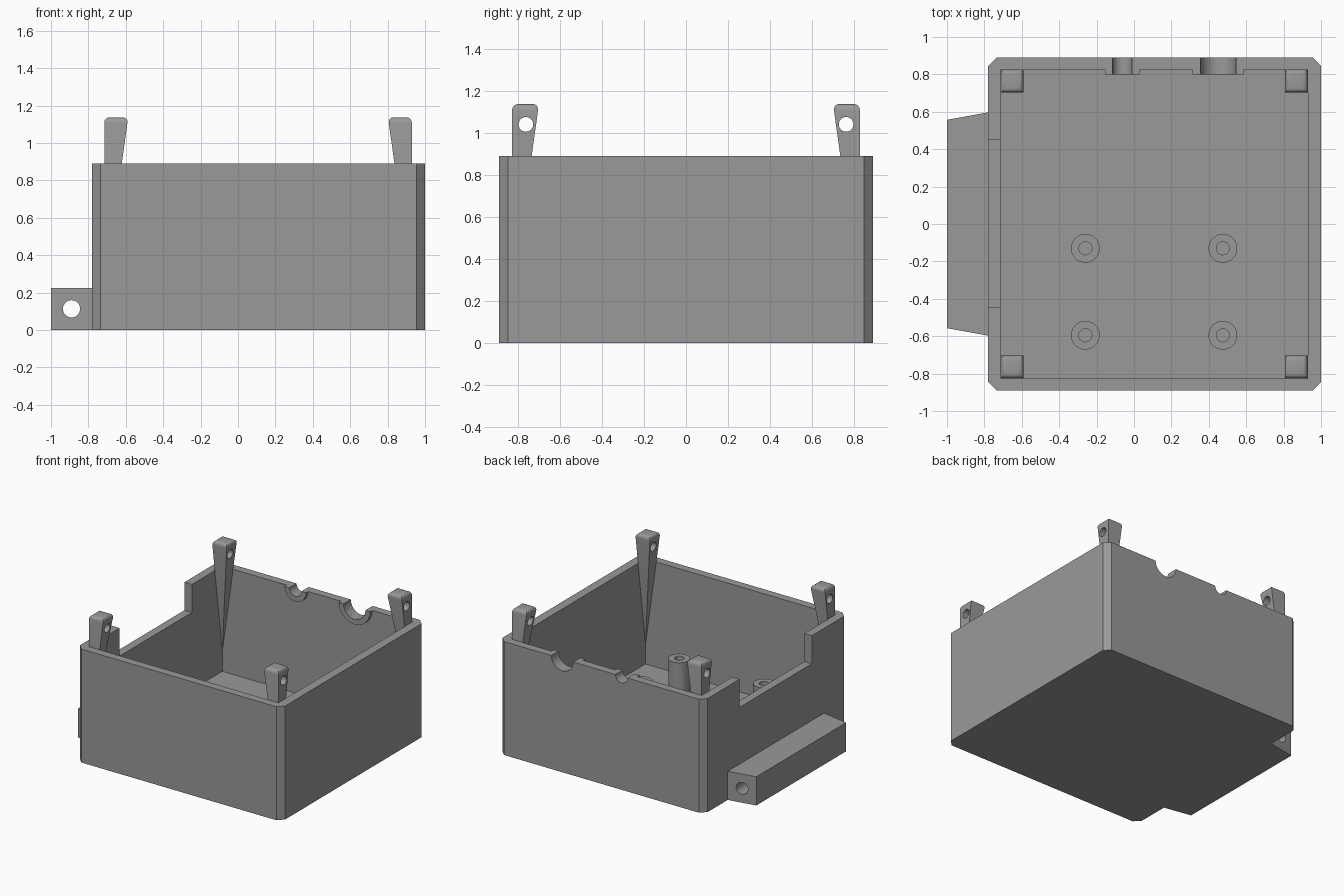
import bpy, bmesh, math
from mathutils import Vector

if "Cube" in bpy.data.objects:
    bpy.data.objects.remove(bpy.data.objects["Cube"])

grey = bpy.data.materials.new("plain_grey")
grey.diffuse_color = (0.32, 0.32, 0.32, 1)
grey.use_nodes = True
grey.node_tree.nodes["Principled BSDF"].inputs["Base Color"].default_value = grey.diffuse_color


def finish(name, bm):
    """Turn a bmesh into a grey object."""
    bmesh.ops.recalc_face_normals(bm, faces=bm.faces)
    me = bpy.data.meshes.new(name)
    bm.to_mesh(me)
    bm.free()
    me.materials.append(grey)
    ob = bpy.data.objects.new(name, me)
    bpy.context.collection.objects.link(ob)
    return ob


def prism(name, pts, axis, a, b):
    """Extrude a 2D outline along an axis from a to b."""
    place = {"x": lambda p, t: (t, p[0], p[1]),
             "y": lambda p, t: (p[0], t, p[1]),
             "z": lambda p, t: (p[0], p[1], t)}[axis]
    bm = bmesh.new()
    face = bm.faces.new([bm.verts.new(place(p, a)) for p in pts])
    ext = bmesh.ops.extrude_face_region(bm, geom=[face])
    move = Vector(place((0, 0), b - a))
    verts = [v for v in ext["geom"] if isinstance(v, bmesh.types.BMVert)]
    bmesh.ops.translate(bm, verts=verts, vec=move)
    return finish(name, bm)


def rect(x0, x1, y0, y1):
    return [(x0, y0), (x1, y0), (x1, y1), (x0, y1)]


def arc(cx, cy, r, start=0, end=360, n=32):
    count = n if end - start == 360 else n + 1
    return [(cx + r * math.cos(math.radians(start + (end - start) * i / n)),
             cy + r * math.sin(math.radians(start + (end - start) * i / n)))
            for i in range(count)]


def cut(ob, cutter):
    """Subtract the cutter and remove it."""
    mod = ob.modifiers.new("cut", "BOOLEAN")
    mod.operation = "DIFFERENCE"
    mod.solver = "EXACT"
    mod.object = cutter
    bpy.context.view_layer.objects.active = ob
    bpy.ops.object.modifier_apply(modifier=mod.name)
    bpy.data.objects.remove(cutter)


def smooth(ob):
    bpy.ops.object.select_all(action="DESELECT")
    ob.select_set(True)
    bpy.context.view_layer.objects.active = ob
    bpy.ops.object.shade_smooth_by_angle(angle=math.radians(30))


# Main dimensions
X0, X1, Y, H, C = -0.78, 1.0, 0.89, 0.89, 0.045
IX0, IX1, IY, FLOOR = -0.715, 0.93, 0.827, 0.065
ports = [(-0.063, 0.052, 0.093), (0.45, 0.095, 0.136)]

# Open box with chamfered upright corners
outline = [(X0 + C, -Y), (X1 - C, -Y), (X1, -Y + C), (X1, Y - C),
           (X1 - C, Y), (X0 + C, Y), (X0, Y - C), (X0, -Y + C)]
box = prism("box", outline, "z", 0, H)
cut(box, prism("cavity", rect(IX0, IX1, -IY, IY), "z", FLOOR, 1.2))

# Notch in the left wall
cut(box, prism("notch", rect(-0.445, 0.45, 0.67, 1.2), "x", -0.9, -0.65))

# Cable ports in the back wall, each with a half-ring collar inside
for i, (x, r, collar_r) in enumerate(ports):
    cut(box, prism("port", arc(x, H, r), "y", 0.75, 1.0))
    ring = arc(x, H, collar_r, 180, 360, 24) + arc(x, H, r, 180, 360, 24)[::-1]
    smooth(prism(f"port_collar_{i + 1}", ring, "y", 0.80, IY))
smooth(box)

# Hinge block along the left side, drilled lengthwise
hinge = prism("hinge_block", [(-1, -0.557), (X0, -0.597), (X0, 0.597), (-1, 0.557)],
              "z", 0, 0.225)
cut(hinge, prism("pin_hole", arc(-0.89, 0.113, 0.046), "y", -0.8, 0.8))
smooth(hinge)

# Screw posts on the floor
for i, x in enumerate((-0.26, 0.475)):
    for j, y in enumerate((-0.13, -0.595)):
        post = prism(f"screw_post_{i}{j}", arc(x, y, 0.077), "z", FLOOR, 0.32)
        cut(post, prism("bore", arc(x, y, 0.035, n=24), "z", FLOOR + 0.01, 0.5))
        smooth(post)

# Corner lugs: rounded tops tapering down to a point in each inner corner
W, TOP, TIP = 0.128, 1.137, 0.22
for cx, sx in ((IX0, 1), (IX1, -1)):
    for cy, sy in ((-IY, 1), (IY, -1)):
        bm = bmesh.new()
        tip = bm.verts.new((cx, cy, TIP))
        top = [bm.verts.new((cx + sx * W * u, cy + sy * W * v, TOP))
               for u, v in ((0, 0), (1, 0), (1, 1), (0, 1))]
        cap = bm.faces.new(top)
        for k in range(4):
            bm.faces.new((top[k], tip, top[(k + 1) % 4]))
        bmesh.ops.bevel(bm, geom=list(cap.edges), offset=0.03, segments=4,
                        profile=0.5, affect="EDGES")
        side = "left" if sx > 0 else "right"
        end = "front" if sy > 0 else "back"
        lug = finish(f"lug_{end}_{side}", bm)
        hole = arc(cy + sy * 0.066, 1.04, 0.035, n=24)
        cut(lug, prism("lug_hole", hole, "x", cx - 0.2, cx + 0.2))
        smooth(lug)
